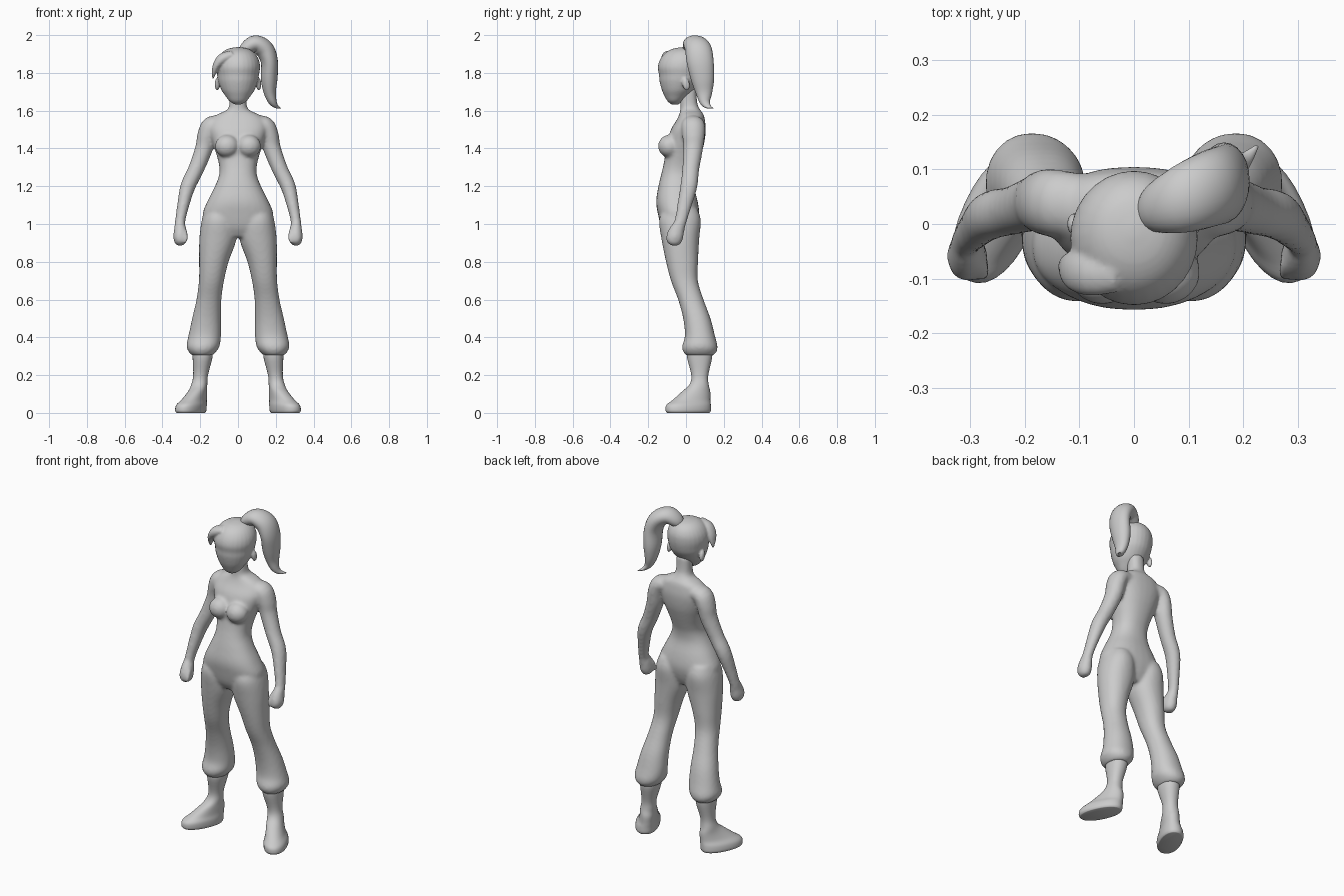
import bpy, bmesh, math
from mathutils import Vector, Matrix

grey = bpy.data.materials.new("plain_grey")
grey.diffuse_color = (0.6, 0.6, 0.6, 1)


def finish(bm, name):
    bmesh.ops.recalc_face_normals(bm, faces=bm.faces)
    me = bpy.data.meshes.new(name)
    bm.to_mesh(me)
    bm.free()
    ob = bpy.data.objects.new(name, me)
    bpy.context.collection.objects.link(ob)
    me.materials.append(grey)
    for p in me.polygons:
        p.use_smooth = True
    return ob


def spline(rows, steps):
    """Catmull-Rom interpolation of rows of equal length."""
    out = []
    for i in range(len(rows) - 1):
        p0, p1 = rows[max(i - 1, 0)], rows[i]
        p2, p3 = rows[i + 1], rows[min(i + 2, len(rows) - 1)]
        for s in range(steps):
            t = s / steps
            out.append([0.5 * (2 * b + (c - a) * t + (2 * a - 5 * b + 4 * c - d) * t * t
                               + (3 * b - a - 3 * c + d) * t ** 3)
                        for a, b, c, d in zip(p0, p1, p2, p3)])
    return out + [list(rows[-1])]


def loft(name, rows, side=1, flat=True, power=2.0, n=28, steps=4):
    """Rows are x, y, z, half width, half depth, yaw in degrees (optional)."""
    rows = spline([tuple(r) + (0,) * (6 - len(r)) for r in rows], steps)
    bm, rings = bmesh.new(), []
    for i, (x, y, z, a, b, yaw) in enumerate(rows):
        u, v = Vector((1, 0, 0)), Vector((0, 1, 0))
        if flat:
            rot = Matrix.Rotation(math.radians(yaw), 3, 'Z')
            u, v = rot @ u, rot @ v
        else:
            t = Vector(rows[min(i + 1, len(rows) - 1)][:3]) - Vector(rows[max(i - 1, 0)][:3])
            u = t.cross(v).normalized()
            v = u.cross(t).normalized()
        ring = []
        for k in range(n):
            c, s = math.cos(math.tau * k / n), math.sin(math.tau * k / n)
            c = math.copysign(abs(c) ** (2 / power), c)
            s = math.copysign(abs(s) ** (2 / power), s)
            p = Vector((x, y, z)) + u * max(a, .001) * c + v * max(b, .001) * s
            ring.append(bm.verts.new((p.x * side, p.y, p.z)))
        rings.append(ring)
    for r, q in zip(rings, rings[1:]):
        for k in range(n):
            bm.faces.new((r[k], r[(k + 1) % n], q[(k + 1) % n], q[k]))
    bm.faces.new(rings[0])
    bm.faces.new(rings[-1])
    return finish(bm, name)


def spans(rows):
    """Convert x min, x max, y front, y back, z into centre and half sizes."""
    return [((a + b) / 2, (c + d) / 2, z, (b - a) / 2, (d - c) / 2) for a, b, c, d, z in rows]


def ball(name, loc, size, tilt=0):
    bm = bmesh.new()
    m = Matrix.Translation(loc) @ Matrix.Rotation(tilt, 4, 'X') @ Matrix.Diagonal((*size, 1))
    bmesh.ops.create_uvsphere(bm, u_segments=24, v_segments=16, radius=1, matrix=m)
    return finish(bm, name)


def fuse(name, parts, voxel, smooth):
    """Join overlapping parts into one soft skin."""
    bpy.ops.object.select_all(action='DESELECT')
    for p in parts:
        p.select_set(True)
    ob = parts[0]
    bpy.context.view_layer.objects.active = ob
    bpy.ops.object.join()
    ob.name = name
    m = ob.modifiers.new("skin", 'REMESH')
    m.mode, m.voxel_size, m.use_smooth_shade = 'VOXEL', voxel, True
    s = ob.modifiers.new("soften", 'SMOOTH')
    s.factor, s.iterations = 0.5, smooth
    for mod in ("skin", "soften"):
        bpy.ops.object.modifier_apply(modifier=mod)
    return ob


# Torso with neck, bottom to top
torso = spans([(-w, w, f, b, z) for w, f, b, z in [
    (.12, -.10, .03, .93), (.17, -.13, .055, .98), (.188, -.148, .07, 1.05),
    (.162, -.158, .062, 1.12), (.122, -.146, .042, 1.2), (.1, -.132, .045, 1.26),
    (.1, -.12, .06, 1.31), (.115, -.11, .08, 1.37), (.135, -.10, .097, 1.43),
    (.155, -.08, .105, 1.5), (.145, -.05, .1, 1.55), (.11, -.036, .093, 1.58),
    (.058, -.03, .075, 1.605), (.045, -.03, .06, 1.64), (.045, -.03, .055, 1.72)]])
body = [loft("torso", torso, power=2.3)]

# Trouser legs ending in a flared cuff
leg = spans([
    (.03, .17, -.12, .06, 1.08), (.012, .192, -.143, .079, 1.02), (.008, .205, -.13, .07, .92),
    (.05, .206, -.106, .064, .8), (.074, .207, -.08, .063, .7), (.088, .22, -.042, .093, .6),
    (.09, .243, -.015, .13, .5), (.09, .262, -.006, .153, .41), (.097, .273, -.02, .167, .355),
    (.115, .262, -.016, .163, .325), (.135, .245, .0, .145, .305)])
# Arm from inside the shoulder to the fist
arm = [(.08, .035, 1.53, .04, .055), (.14, .038, 1.522, .05, .062), (.165, .04, 1.47, .05, .06),
       (.18, .038, 1.4, .047, .052), (.222, .025, 1.29, .042, .045), (.265, .015, 1.2, .04, .045),
       (.29, -.008, 1.1, .032, .038), (.307, -.03, 1.01, .027, .032), (.306, -.047, .97, .033, .04),
       (.306, -.06, .93, .037, .045), (.304, -.064, .9, .03, .037), (.302, -.066, .885, .012, .016)]
thumb = [(.295, -.05, .99, .012, .014), (.28, -.075, .955, .013, .015),
         (.276, -.092, .92, .012, .013), (.282, -.098, .9, .005, .005)]
# Boot with an outward turned foot
boot = [(.188, .072, .33, .053, .066), (.188, .072, .29, .052, .066), (.198, .073, .2, .039, .045),
        (.205, .069, .15, .042, .051, 8), (.215, .052, .11, .046, .079, 20),
        (.232, .03, .07, .053, .105, 25), (.246, .014, .042, .064, .125, 25),
        (.25, .012, .015, .066, .128, 25), (.25, .012, .003, .062, .123, 25), (.25, .012, 0, .058, .119, 25)]

for side, tag in ((1, "left"), (-1, "right")):
    body.append(loft("leg", leg, side, power=2.15))
    body.append(loft("arm", arm, side, flat=False))
    body.append(loft("thumb", thumb, side, flat=False, n=12))
    body.append(ball("bust", (side * .058, -.088, 1.412), (.064, .06, .06), .35))
    loft("boot_" + tag, boot, side, power=2.2)
fuse("body", body, .009, 8)

# Head, chin to crown
head = spans([(-w, w, f, b, z) for w, f, b, z in [
    (.015, -.075, -.04, 1.632), (.045, -.098, -.02, 1.65), (.068, -.115, .015, 1.68),
    (.088, -.128, .045, 1.71), (.105, -.14, .077, 1.755), (.111, -.143, .09, 1.79),
    (.117, -.149, .097, 1.83), (.11, -.138, .095, 1.87), (.088, -.112, .077, 1.905),
    (.055, -.072, .045, 1.927), (.01, -.025, .0, 1.936)]])
skull = [loft("head", head)]
for side in (1, -1):
    skull.append(ball("ear", (side * .11, .0, 1.74), (.013, .02, .034), .2))
# Swept fringe: a pointed lock on one side and a short one on the other
lock = [(-.03, -.085, 1.895, .025, .04), (-.08, -.09, 1.875, .03, .042), (-.112, -.085, 1.84, .022, .036),
        (-.127, -.078, 1.8, .012, .022), (-.134, -.072, 1.765, .003, .004)]
skull.append(loft("fringe", lock, flat=False, n=16))
fuse("head", skull, .006, 4)

# Ponytail arching over to one side and curling out at the tip
tail = [(.025, .02, 1.895, .025, .03), (.045, .03, 1.93, .036, .048), (.09, .045, 1.953, .046, .062),
        (.14, .065, 1.925, .05, .07), (.166, .075, 1.86, .045, .071), (.165, .088, 1.77, .044, .062),
        (.168, .095, 1.7, .033, .045), (.183, .1, 1.648, .022, .028), (.204, .118, 1.622, .01, .015),
        (.226, .143, 1.613, .002, .003)]
loft("ponytail", tail, flat=False, n=24)
